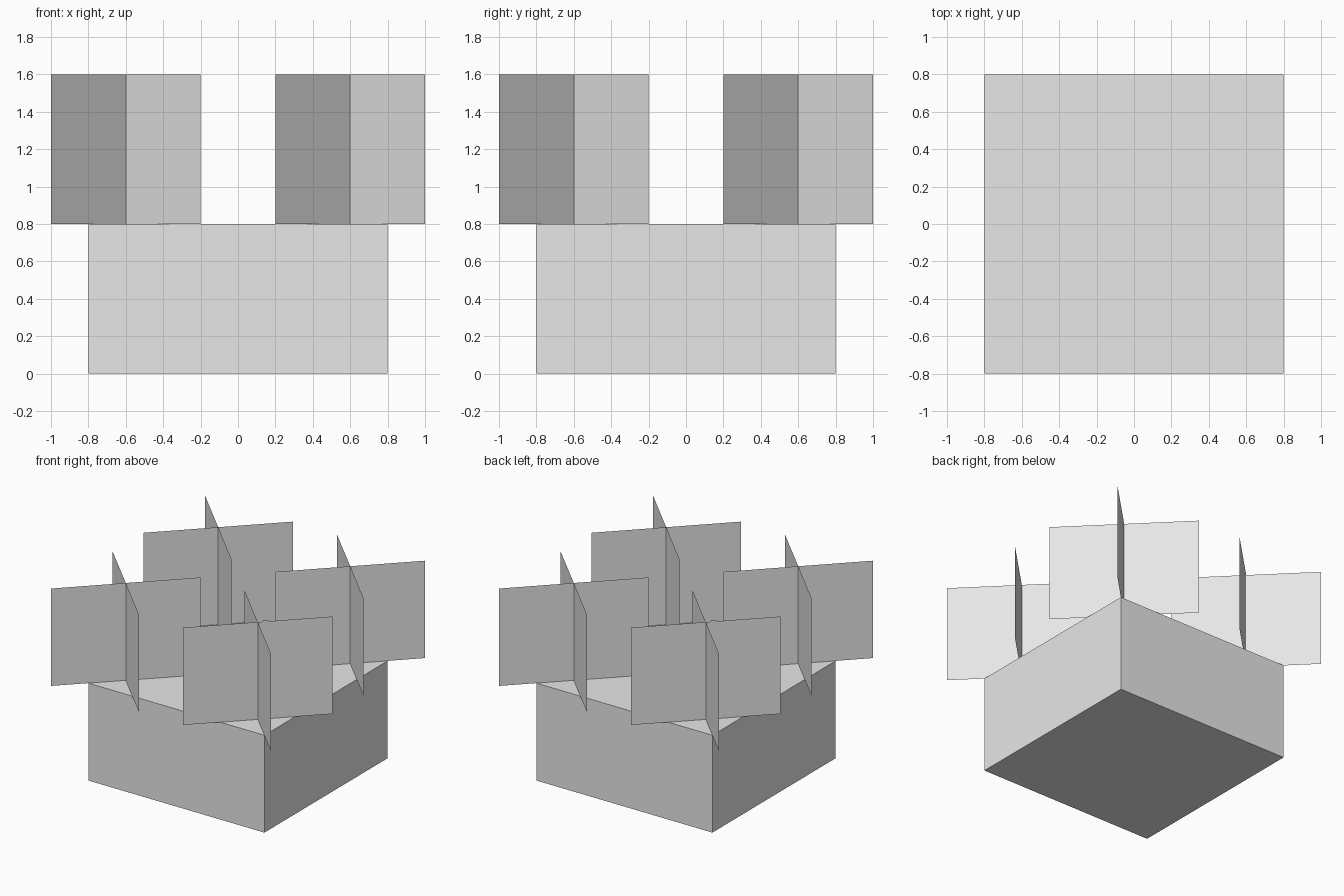
import bpy
import bmesh
from math import pi, sqrt
from mathutils import Matrix, Vector

cube = bpy.data.objects.get("Cube")
if cube:
    bpy.data.objects.remove(cube, do_unlink=True)

grey = bpy.data.materials.new("light_grey")
grey.use_nodes = True
colour = (0.8, 0.8, 0.8, 1)
grey.diffuse_color = colour
grey.node_tree.nodes["Principled BSDF"].inputs["Base Color"].default_value = colour


def add_object(name, bm, location):
    mesh = bpy.data.meshes.new(name)
    bm.to_mesh(mesh)
    bm.free()
    mesh.materials.append(grey)
    obj = bpy.data.objects.new(name, mesh)
    obj.location = location
    bpy.context.collection.objects.link(obj)
    return obj


# Square base block
bm = bmesh.new()
bmesh.ops.create_cube(bm, size=1, matrix=Matrix.Diagonal((1.6, 1.6, 0.8, 1)))
add_object("base_block", bm, (0, 0, 0.4))


def crossed_panels(name, x, y):
    """Two upright single-sheet panels crossing on the diagonals."""
    bm = bmesh.new()
    half_width = 0.4 * sqrt(2)
    for angle in (pi / 4, -pi / 4):
        turn = Matrix.Rotation(angle, 4, 'Z')
        corners = [(-half_width, 0), (half_width, 0), (half_width, 0.8), (-half_width, 0.8)]
        bm.faces.new([bm.verts.new(turn @ Vector((u, 0, z))) for u, z in corners])
    return add_object(name, bm, (x, y, 0.8))


# One pair of crossed panels near each corner of the base
for side, x in (("right", -0.6), ("left", 0.6)):
    for end, y in (("front", -0.6), ("back", 0.6)):
        crossed_panels(f"{end}_{side}_crossed_panels", x, y)
